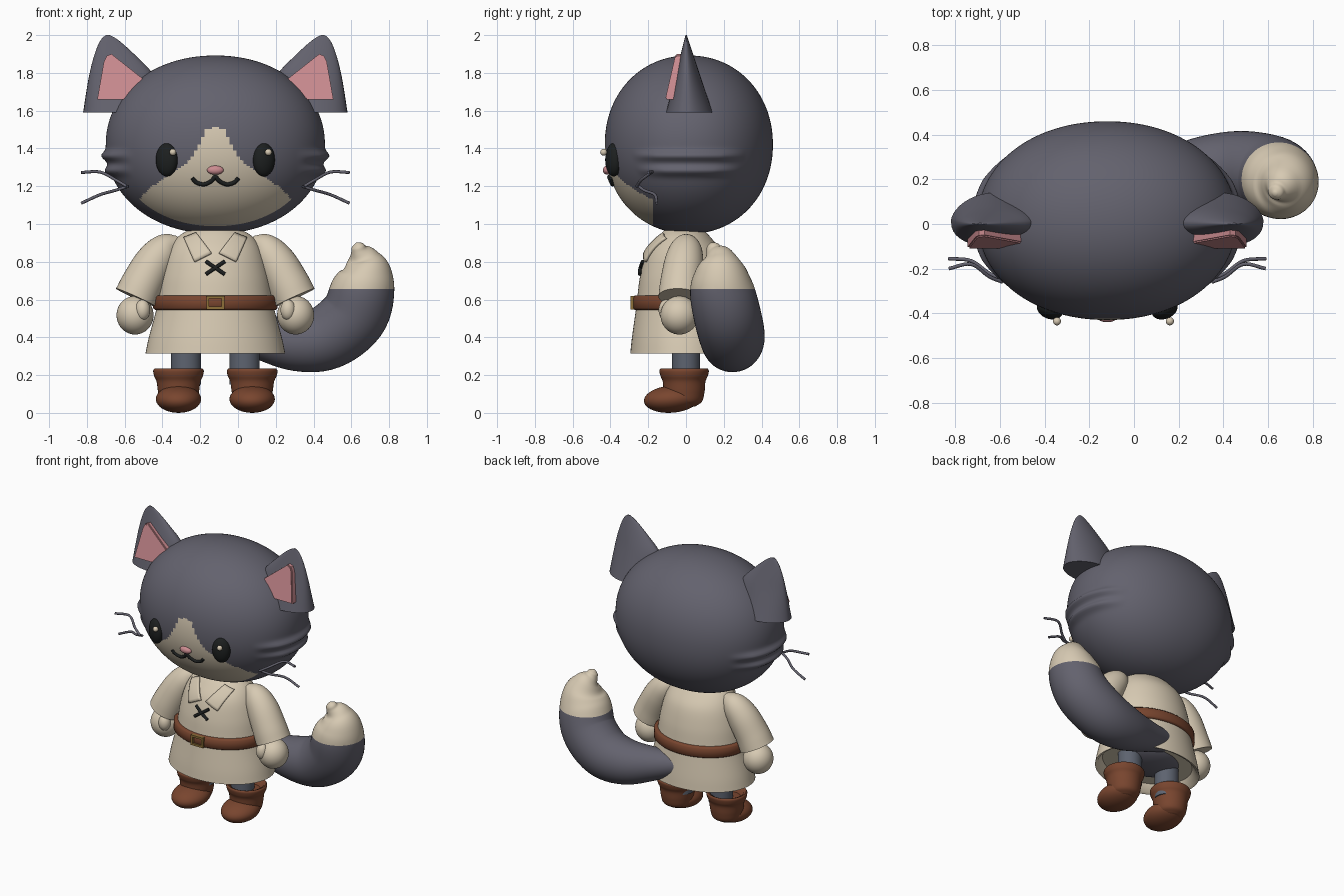
import bpy, bmesh, math
from mathutils import Vector, Matrix

if "Cube" in bpy.data.objects:
    bpy.data.objects.remove(bpy.data.objects["Cube"])

CX = -0.12  # body axis


def material(name, *rgb):
    m = bpy.data.materials.new(name)
    m.use_nodes = True
    m.diffuse_color = (*rgb, 1)
    bsdf = m.node_tree.nodes["Principled BSDF"]
    bsdf.inputs["Base Color"].default_value = (*rgb, 1)
    bsdf.inputs["Roughness"].default_value = 0.8
    return m


FUR = material("grey fur", 0.125, 0.122, 0.155)
CREAM = material("cream", 0.68, 0.59, 0.45)
PINK = material("pink", 0.60, 0.26, 0.28)
BROWN = material("brown leather", 0.19, 0.06, 0.028)
BLACK = material("black", 0.012, 0.014, 0.014)
GOLD = material("dull gold", 0.27, 0.16, 0.04)
CLOTH = material("trouser grey", 0.11, 0.125, 0.16)


def finish(bm, name, *mats, angle=50):
    bmesh.ops.recalc_face_normals(bm, faces=bm.faces[:])
    me = bpy.data.meshes.new(name)
    bm.to_mesh(me)
    bm.free()
    for m in mats:
        me.materials.append(m)
    ob = bpy.data.objects.new(name, me)
    bpy.context.scene.collection.objects.link(ob)
    bpy.ops.object.select_all(action="DESELECT")
    ob.select_set(True)
    bpy.context.view_layer.objects.active = ob
    bpy.ops.object.shade_smooth_by_angle(angle=math.radians(angle))
    return ob


def ellipsoid(name, mat, loc, radii, turn=0, tilt=0):
    bm = bmesh.new()
    mtx = (Matrix.Translation(loc) @ Matrix.Rotation(turn, 4, "Z")
           @ Matrix.Rotation(tilt, 4, "X") @ Matrix.Diagonal((*radii, 1)))
    bmesh.ops.create_uvsphere(bm, u_segments=40, v_segments=24, radius=1, matrix=mtx)
    return finish(bm, name, mat)


def spline(pts, steps=6):
    """Smooth curve through tuples of any length."""
    v = [Vector(p) for p in pts]
    v = [2 * v[0] - v[1]] + v + [2 * v[-1] - v[-2]]
    out = []
    for a, b, c, d in zip(v, v[1:], v[2:], v[3:]):
        for i in range(steps):
            t = i / steps
            out.append(0.5 * (2 * b + (c - a) * t + (2 * a - 5 * b + 4 * c - d) * t * t
                              + (3 * b - a - 3 * c + d) * t ** 3))
    return out + [v[-2]]


def interp(table, x):
    for (a, p), (b, q) in zip(table, table[1:]):
        if x <= b:
            return p + (q - p) * max(0, x - a) / (b - a)
    return table[-1][1]


def loft(rings):
    bm = bmesh.new()
    vs = [[bm.verts.new(p) for p in r] for r in rings]
    n = len(vs[0])
    for a, b in zip(vs, vs[1:]):
        for i in range(n):
            j = (i + 1) % n
            bm.faces.new((a[i], a[j], b[j], b[i]))
    bm.faces.new(vs[0])
    bm.faces.new(vs[-1])
    return bm


def circle(n):
    return [(math.cos(math.tau * i / n), math.sin(math.tau * i / n)) for i in range(n)]


def lathe(name, mat, x, y, profile, n=64):
    """Stack of ellipses from (z, rx, ry) rows."""
    return finish(loft([[(x + rx * c, y + ry * s, z) for c, s in circle(n)]
                        for z, rx, ry in profile]), name, mat)


def tube(pts, n=12):
    """Round tube along (x, y, z, radius) rows."""
    rings = []
    for i, p in enumerate(pts):
        t = (pts[min(i + 1, len(pts) - 1)].xyz - pts[max(i - 1, 0)].xyz).normalized()
        a = t.cross(Vector((0, 1, 0))).normalized()
        b = t.cross(a)
        rings.append([p.xyz + (a * c + b * s) * p.w for c, s in circle(n)])
    return loft(rings)


# Head: rounded ellipsoid with cheek ridges and a pale muzzle patch
HC, HR, HP = Vector((CX, 0.015, 1.42)), Vector((0.58, 0.445, 0.472)), 2.08


def head_front(dx, z):
    k = 1 - abs(dx / HR.x) ** HP - abs((z - HC.z) / HR.z) ** HP
    return HC.y - HR.y * max(k, 0) ** (1 / HP)


MUZZLE = [(0, 1.516), (0.05, 1.5), (0.085, 1.42), (0.12, 1.36), (0.16, 1.315),
          (0.25, 1.26), (0.36, 1.18), (0.42, 1.11), (0.6, 1.0)]
bm = bmesh.new()
bmesh.ops.create_uvsphere(bm, u_segments=192, v_segments=144, radius=1)
for v in bm.verts:
    d = v.co.normalized()
    d /= sum(abs(c) ** HP for c in d) ** (1 / HP)
    p = HC + d * HR
    side = max(0, abs(d.x) - 0.75) / 0.25
    ridge = sum(math.exp(-((p.z - z) / 0.025) ** 2) for z in (1.36, 1.28))
    p.x += math.copysign(0.028 * ridge * min(1, side * 1.5), d.x)
    v.co = p
bmesh.ops.bisect_plane(bm, geom=bm.verts[:] + bm.edges[:] + bm.faces[:],
                       plane_co=(0, -0.175, 0), plane_no=(0, 1, 0))
for f in bm.faces:
    c = f.calc_center_median()
    f.material_index = int(c.y < -0.175 and c.z < interp(MUZZLE, abs(c.x - CX)))
finish(bm, "head", FUR, CREAM)

# Ears, eyes and whiskers, one per side
EAR = [(1.59, 0.30, 0.70), (1.72, 0.31, 0.68), (1.80, 0.335, 0.665), (1.88, 0.41, 0.645),
       (1.95, 0.485, 0.62), (1.985, 0.53, 0.598), (2.0, 0.56, 0.578)]
INNER = [(0.625, 1.66), (0.59, 1.86), (0.575, 1.89), (0.55, 1.9), (0.36, 1.75), (0.36, 1.66)]
for s, side in ((-1, "right"), (1, "left")):
    rings = []
    for z, lo, hi in spline(EAR, 4):
        k = (2.012 - z) / 0.42
        rings.append([(CX + s * ((lo + hi) / 2 + (hi - lo) / 2 * c),
                       0.015 * k + k * (0.125 * abs(q) ** 1.2 if q > 0 else -0.12 * abs(q) ** 0.8), z)
                      for c, q in circle(40)])
    finish(loft(rings), side + "_ear", FUR)

    front = [Vector((CX + s * d, -0.11 + (z - 1.66) * 0.23, z)) for d, z in INNER]
    bm = loft([[p + Vector((0, 0.07, 0)) for p in front], front])
    bmesh.ops.bevel(bm, geom=[e for e in bm.edges if all(v.co.y < -0.04 for v in e.verts)],
                    offset=0.006, segments=2, affect="EDGES")
    finish(bm, side + "_inner_ear", PINK, angle=35)

    ellipsoid(side + "_eye", BLACK, (CX + s * 0.257, -0.383, 1.34), (0.06, 0.042, 0.088), s * 0.37)
    ellipsoid(side + "_eye_glint", CREAM, (CX + 0.028 + s * 0.253, -0.436, 1.38), (0.018,) * 3)

    upper = [(0.47, -0.26, 1.2), (0.53, -0.235, 1.235), (0.61, -0.18, 1.275), (0.71, -0.2, 1.273)]
    lower = [(0.46, -0.25, 1.2), (0.53, -0.22, 1.178), (0.61, -0.165, 1.155), (0.71, -0.155, 1.11)]
    for label, pts in (("upper", upper), ("lower", lower)):
        finish(tube(spline([(CX + s * d, y, z, 0.008) for d, y, z in pts])),
               f"{side}_{label}_whisker", FUR)

# Nose and mouth
ellipsoid("nose", PINK, (CX, -0.418, 1.285), (0.044, 0.022, 0.024))
mouth = [(-0.122, 1.243), (-0.1, 1.22), (-0.06, 1.21), (-0.02, 1.228), (0, 1.25),
         (0.02, 1.228), (0.06, 1.21), (0.1, 1.22), (0.122, 1.243)]
finish(tube(spline([(CX + d, head_front(d, z) - 0.003, z, 0.011) for d, z in mouth], 5)), "mouth", BLACK)

# Tunic with hollow hem, and hips beneath it
TY = -0.01
TUNIC = spline([(0.315, 0.37, 0.285), (0.40, 0.352, 0.276), (0.55, 0.312, 0.255), (0.62, 0.302, 0.247),
                (0.73, 0.285, 0.232), (0.85, 0.25, 0.198), (0.93, 0.20, 0.14), (0.98, 0.12, 0.09)])
lathe("tunic", CREAM, CX, TY, [(0.37, 0.32, 0.24), (0.322, 0.352, 0.268)] + TUNIC)
ellipsoid("hips", FUR, (CX, 0, 0.41), (0.24, 0.19, 0.09))


def tunic_front(dx, z):
    rx = interp([(r[0], r[1]) for r in TUNIC], z)
    ry = interp([(r[0], r[2]) for r in TUNIC], z)
    return TY - ry * math.sqrt(max(0.02, 1 - (dx / rx) ** 2))


# Collar flaps
for s, side in ((-1, "right"), (1, "left")):
    a, b, c, d = (Vector(p) for p in ((0.1, 0.95), (0.165, 0.925), (0.11, 0.80), (0.02, 0.845)))
    N = 8
    bm = bmesh.new()
    grid = []
    for i in range(N + 1):
        for j in range(N + 1):
            p = a.lerp(b, i / N).lerp(d.lerp(c, i / N), j / N)
            grid.append(bm.verts.new((CX + s * p.x, tunic_front(p.x, p.y) - 0.008, p.y)))
    for i in range(N):
        for j in range(N):
            k = i * (N + 1) + j
            bm.faces.new([grid[q] for q in (k, k + 1, k + N + 2, k + N + 1)])
    flap = finish(bm, side + "_collar", CREAM)
    mod = flap.modifiers.new("thickness", "SOLIDIFY")
    mod.thickness, mod.offset = 0.018, 0

# Crossed lace
for s, side in ((-1, "first"), (1, "second")):
    ends = [(k * 0.05, 0.768 + s * k * 0.034) for k in (-1, 0, 1)]
    finish(tube(spline([(CX + d, tunic_front(d, z) - 0.008, z, 0.01) for d, z in ends])), side + "_lace", BLACK)

# Belt and buckle frame
lathe("belt", BROWN, CX, TY, [(0.546, 0.30, 0.24), (0.546, 0.32, 0.262), (0.555, 0.33, 0.272),
                              (0.612, 0.328, 0.270), (0.622, 0.318, 0.260), (0.622, 0.295, 0.235)])
corners = ((1, 1), (-1, 1), (-1, -1), (1, -1))
rows = [(0.048, 0.036, -0.27), (0.048, 0.036, -0.293), (0.033, 0.022, -0.293), (0.033, 0.022, -0.27)]
bm = bmesh.new()
loops = [[bm.verts.new((CX + a * w, y, 0.584 + b * h)) for a, b in corners] for w, h, y in rows]
for p, q in zip(loops, loops[1:] + loops[:1]):
    for i in range(4):
        bm.faces.new((p[i], p[i - 1], q[i - 1], q[i]))
finish(bm, "buckle", GOLD, angle=30)

# Sleeves, hands, legs and boots
SLEEVE = [(0.19, 0, 0.91, 0.03), (0.255, 0, 0.875, 0.08), (0.32, -0.01, 0.80, 0.103),
          (0.385, -0.025, 0.685, 0.112), (0.42, -0.03, 0.61, 0.116)]
for s, side in ((-1, "right"), (1, "left")):
    path = spline(SLEEVE) + [Vector((0.418, -0.03, 0.614, 0.1)), Vector((0.404, -0.03, 0.645, 0.09))]
    path = [Vector((CX + s * p.x, *p[1:])) for p in path[:-2]]
    finish(tube(path, 40), side + "_sleeve", CREAM)
    ellipsoid(side + "_hand", CREAM, (CX + s * 0.425, -0.035, 0.517), (0.098, 0.1, 0.102))
    ellipsoid(side + "_thumb", CREAM, (CX + s * 0.385, -0.105, 0.545), (0.04, 0.04, 0.055))

    lathe(side + "_leg", CLOTH, CX + s * 0.155, 0, [(0.15, 0.08, 0.075), (0.42, 0.08, 0.075)], 32)
    x = CX + s * 0.195
    lathe(side + "_boot_shaft", BROWN, x, -0.01,
          [(0.19, 0.09, 0.09)] + [(0.228, 0.11, 0.11)] +
          spline([(0.235, 0.127, 0.125), (0.222, 0.134, 0.131), (0.195, 0.129, 0.125),
                  (0.165, 0.116, 0.113), (0.11, 0.108, 0.108), (0.06, 0.095, 0.095), (0.035, 0.06, 0.06)]), 40)
    ellipsoid(side + "_boot_foot", BROWN, (x, -0.075, 0.073), (0.12, 0.148, 0.072), 0, 0.08)

# Tail with pale tip
TAIL = [(-0.1, 0.18, 0.44, 0.07), (0.1, 0.21, 0.40, 0.11), (0.3, 0.24, 0.372, 0.15),
        (0.47, 0.245, 0.40, 0.172), (0.61, 0.22, 0.51, 0.178), (0.66, 0.19, 0.65, 0.17),
        (0.675, 0.18, 0.75, 0.138), (0.66, 0.17, 0.82, 0.088), (0.642, 0.15, 0.86, 0.046),
        (0.635, 0.14, 0.885, 0.032), (0.63, 0.135, 0.9, 0.008)]
bm = tube(spline(TAIL), 48)
bmesh.ops.bisect_plane(bm, geom=bm.verts[:] + bm.edges[:] + bm.faces[:],
                       plane_co=(0, 0, 0.655), plane_no=(0, 0, 1))
for f in bm.faces:
    f.material_index = int(f.calc_center_median().z > 0.655)
finish(bm, "tail", FUR, CREAM)
